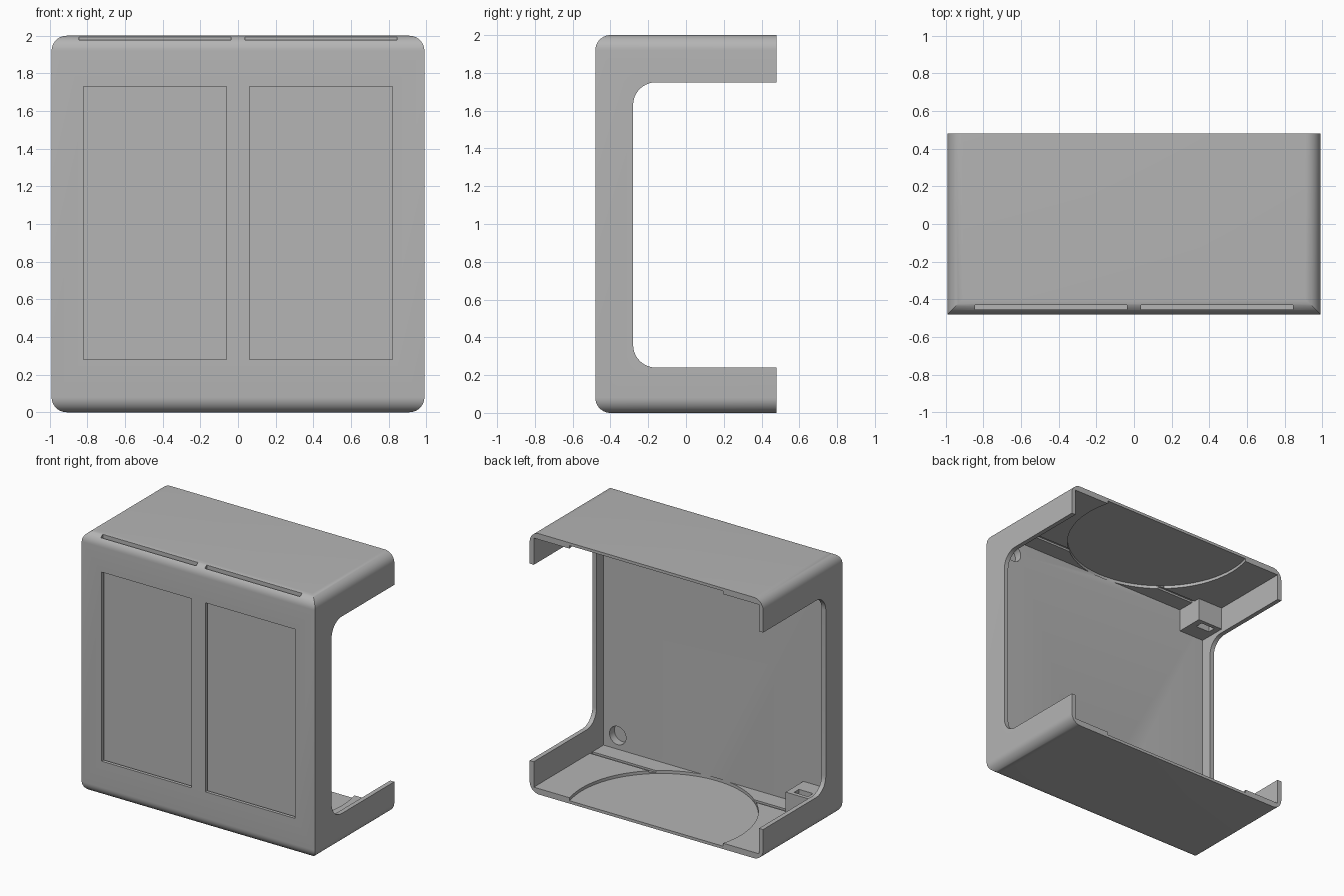
import bpy, bmesh, math
from mathutils import Vector

if "Cube" in bpy.data.objects:
    bpy.data.objects.remove(bpy.data.objects["Cube"])

grey = bpy.data.materials.new("plain grey")
grey.use_nodes = True
GREY = (0.46, 0.46, 0.46, 1)
grey.diffuse_color = GREY
grey.node_tree.nodes["Principled BSDF"].inputs["Base Color"].default_value = GREY


def rounded_rect(a0, a1, b0, b1, r, steps=10):
    """Outline of a rectangle with rounded corners."""
    pts = []
    corners = [(a1 - r, b1 - r), (a0 + r, b1 - r), (a0 + r, b0 + r), (a1 - r, b0 + r)]
    for i, (a, b) in enumerate(corners):
        for k in range(steps + 1):
            t = (i + k / steps) * math.pi / 2
            pts.append((a + r * math.cos(t), b + r * math.sin(t)))
    return pts


def circle(a, b, r, n):
    return [(a + r * math.cos(2 * math.pi * k / n), b + r * math.sin(2 * math.pi * k / n))
            for k in range(n)]


def prism(name, pts, axis, lo, hi):
    """Extrude a 2D outline along the given axis."""
    def place(p, h):
        c = list(p)
        c.insert("xyz".index(axis), h)
        return Vector(c)
    bm = bmesh.new()
    face = bm.faces.new([bm.verts.new(place(p, lo)) for p in pts])
    ext = bmesh.ops.extrude_face_region(bm, geom=[face])
    verts = [v for v in ext["geom"] if isinstance(v, bmesh.types.BMVert)]
    zero = (0, 0)
    bmesh.ops.translate(bm, verts=verts, vec=place(zero, hi) - place(zero, lo))
    bmesh.ops.recalc_face_normals(bm, faces=bm.faces[:])
    mesh = bpy.data.meshes.new(name)
    bm.to_mesh(mesh)
    bm.free()
    mesh.materials.append(grey)
    obj = bpy.data.objects.new(name, mesh)
    bpy.context.collection.objects.link(obj)
    return obj


def box(name, x0, x1, y0, y1, z0, z1):
    return prism(name, [(x0, y0), (x1, y0), (x1, y1), (x0, y1)], "z", z0, z1)


def combine(target, tool, operation="DIFFERENCE"):
    """Apply a boolean and discard the helper."""
    mod = target.modifiers.new("cut", "BOOLEAN")
    mod.operation, mod.solver, mod.object = operation, "EXACT", tool
    bpy.context.view_layer.objects.active = target
    bpy.ops.object.modifier_apply(modifier=mod.name)
    bpy.data.objects.remove(tool)


HALF_W, DEPTH, HEIGHT = 0.99, 0.48, 2.0
WALL, FLOOR, INNER_Y = 0.035, 0.045, -0.365
ROUND = 0.08

# Outer block: rounded front outline crossed with rounded side outline
case = prism("case", rounded_rect(-HALF_W, HALF_W, 0, HEIGHT, ROUND), "y", -0.7, DEPTH)
combine(case, prism("side_outline", rounded_rect(-DEPTH, 1, 0, HEIGHT, ROUND), "x", -1.2, 1.2),
        "INTERSECT")

# Interior, open at the back, and the large opening through both sides
inside = HALF_W - WALL
combine(case, box("interior", -inside, inside, INNER_Y, 1, FLOOR, HEIGHT - FLOOR))
combine(case, prism("side_opening", rounded_rect(-0.28, 1, 0.24, 1.75, 0.12), "x", -1.2, 1.2))

# Label slots from the top and the windows that open into them
for s in (-1, 1):
    x0, x1 = sorted((s * 0.037, s * 0.845))
    combine(case, box("slot", x0, x1, -0.455, -0.43, 0.25, 2.1))
    x0, x1 = sorted((s * 0.06, s * 0.82))
    combine(case, box("window", x0, x1, -0.6, -0.44, 0.28, 1.73))

# Floor and ceiling details, mirrored in height
for upper in (False, True):
    def span(z0, z1):
        return (HEIGHT - z1, HEIGHT - z0) if upper else (z0, z1)

    combine(case, prism("round_recess", circle(0, 0.3, 0.675, 96), "z", *span(0.022, FLOOR + 0.003)))
    combine(case, box("groove", -inside + 0.001, inside - 0.001, -0.23, -0.20,
                      *span(0.03, FLOOR + 0.004)))
    zc = HEIGHT - 0.15 if upper else 0.15
    combine(case, prism("peg_hole", circle(0.835, zc, 0.07, 32), "y", -0.425, -0.3))

    # Corner block with a small pocket
    block = box("upper_corner_block" if upper else "lower_corner_block",
                -inside - 0.01, -0.74, INNER_Y - 0.01, -0.15, *span(0.03, 0.22))
    combine(block, box("pocket", -0.91, -0.79, -0.24, -0.18, *span(0.16, 0.3)))

# Smooth the rounded corners, keep the rest crisp
bpy.ops.object.select_all(action="DESELECT")
case.select_set(True)
bpy.context.view_layer.objects.active = case
bpy.ops.object.shade_smooth_by_angle(angle=math.radians(30))
